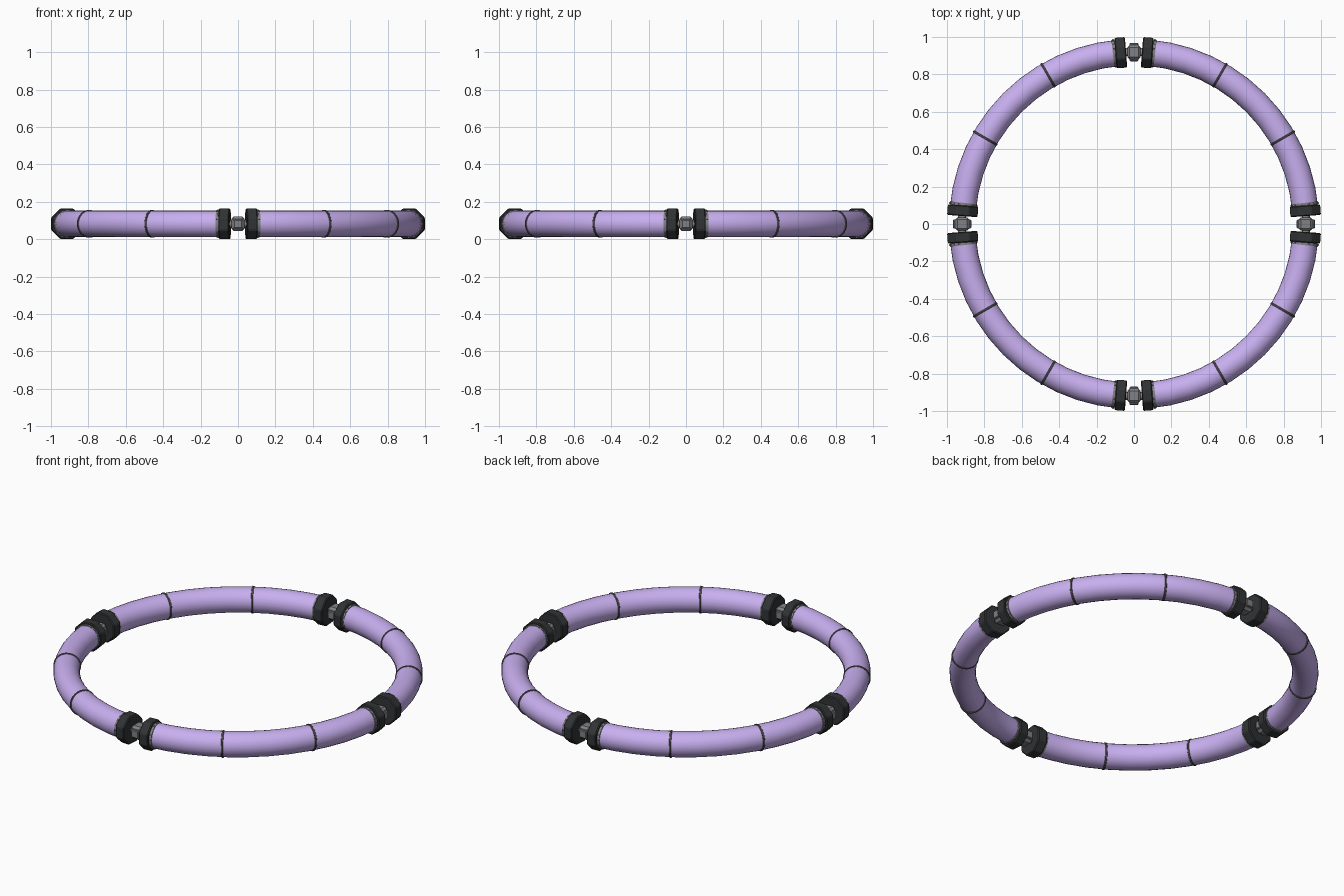
import bpy, bmesh, math
from mathutils import Matrix, Vector

if "Cube" in bpy.data.objects:
    bpy.data.objects.remove(bpy.data.objects["Cube"])

R, Z0 = 0.9185, 0.0825      # ring radius and centre height
TUBE = 0.0705               # tube radius
rad = math.radians


def material(name, rgb):
    m = bpy.data.materials.new(name)
    m.diffuse_color = (*rgb, 1)
    m.use_nodes = True
    m.node_tree.nodes["Principled BSDF"].inputs["Base Color"].default_value = m.diffuse_color
    return m


LILAC = material("lilac", (0.58, 0.43, 0.87))
BLACK = material("black", (0.03, 0.033, 0.035))
BAND = material("band_grey", (0.10, 0.10, 0.10))
STEEL = material("steel_grey", (0.22, 0.22, 0.23))


def frame(deg):
    # local X points outward, local Z runs along the ring
    a = rad(deg)
    x = Vector((math.cos(a), math.sin(a), 0))
    z = Vector((-math.sin(a), math.cos(a), 0))
    y = z.cross(x)
    m = Matrix((x, y, z)).transposed().to_4x4()
    m.translation = x * R + Vector((0, 0, Z0))
    return m


def finish(name, bm, mat, smooth=True, bevel=0):
    bmesh.ops.recalc_face_normals(bm, faces=bm.faces)
    me = bpy.data.meshes.new(name)
    bm.to_mesh(me)
    bm.free()
    me.materials.append(mat)
    ob = bpy.data.objects.new(name, me)
    bpy.context.collection.objects.link(ob)
    if bevel:
        mod = ob.modifiers.new("bevel", "BEVEL")
        mod.width, mod.segments = bevel, 1
    if smooth:
        bpy.ops.object.select_all(action="DESELECT")
        ob.select_set(True)
        bpy.context.view_layer.objects.active = ob
        bpy.ops.object.shade_smooth_by_angle(angle=rad(35))
    return ob


def cylinder(bm, m, r, depth, sides):
    turn = Matrix.Rotation(math.pi / sides, 4, "Z")
    bmesh.ops.create_cone(bm, cap_ends=True, segments=sides, radius1=r,
                          radius2=r, depth=depth, matrix=m @ turn)


def box(bm, m, sx, sy, sz):
    bmesh.ops.create_cube(bm, size=1, matrix=m @ Matrix.Diagonal((sx, sy, sz, 1)))


for q in range(4):
    base = 90 * q

    # quarter tube, swept along the ring
    bm = bmesh.new()
    rings = []
    for i in range(13):
        m = frame(base + 4.5 + 81 * i / 12)
        rings.append([bm.verts.new(m @ Vector((TUBE * math.cos(k * math.tau / 24),
                                               TUBE * math.sin(k * math.tau / 24), 0)))
                      for k in range(24)])
    for a, b in zip(rings, rings[1:]):
        for k in range(24):
            j = (k + 1) % 24
            bm.faces.new((a[k], a[j], b[j], b[k]))
    bm.faces.new(rings[0])
    bm.faces.new(rings[-1])
    finish(f"tube_{q}", bm, LILAC)

    # thin bands around the tube
    for deg in (30, 60):
        bm = bmesh.new()
        cylinder(bm, frame(base + deg), TUBE + 0.004, 0.011, 24)
        finish(f"tube_band_{q}_{deg}", bm, BAND, bevel=0.002)

    for end, sign in ((4.43, 1), (85.57, -1)):
        # octagonal end collar
        m = frame(base + end)
        bm = bmesh.new()
        cylinder(bm, m, 0.0815 / math.cos(math.pi / 8), 0.057, 8)
        finish(f"end_collar_{q}_{sign}", bm, BLACK, False, 0.005)

        # grey lip with a row of studs behind the collar
        bm = bmesh.new()
        lip = frame(base + end + sign * 2.2)
        cylinder(bm, lip, TUBE + 0.003, 0.014, 24)
        for k in range(16):
            t = Matrix.Rotation(k * math.tau / 16, 4, "Z")
            box(bm, lip @ t @ Matrix.Translation((TUBE + 0.003, 0, 0)),
                0.005, 0.008, 0.008)
        finish(f"collar_lip_{q}_{sign}", bm, STEEL)

    # joint block with end caps between neighbouring collars
    m = frame(base)
    bm = bmesh.new()
    box(bm, m, 0.076, 0.078, 0.072)
    finish(f"joint_block_{q}", bm, STEEL, False, 0.013)
    bm = bmesh.new()
    box(bm, m, 0.098, 0.046, 0.046)
    finish(f"joint_cap_{q}", bm, STEEL, False, 0.004)

    # axle linking the collars
    bm = bmesh.new()
    cylinder(bm, m, 0.022, 0.10, 12)
    finish(f"joint_axle_{q}", bm, STEEL)
